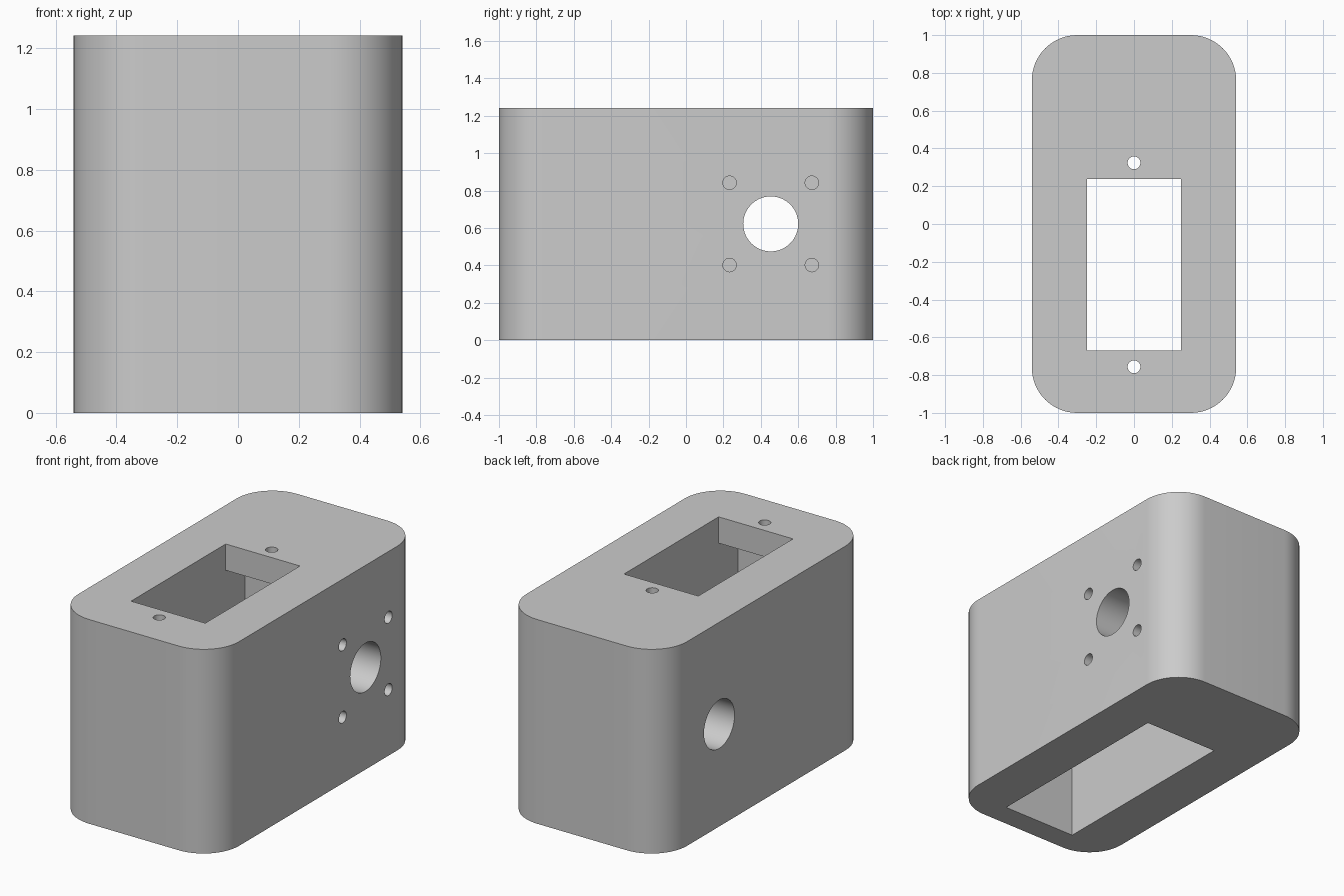
import bpy, math

if "Cube" in bpy.data.objects:
    bpy.data.objects.remove(bpy.data.objects["Cube"])

HX, HY, H, R = 0.541, 1.0, 1.242, 0.24   # half width, half length, height, corner radius
YC = -0.216                              # centre of the window and pocket

grey = bpy.data.materials.new("plain grey")
grey.diffuse_color = (0.6, 0.6, 0.6, 1)
grey.use_nodes = True
grey.node_tree.nodes["Principled BSDF"].inputs["Base Color"].default_value = grey.diffuse_color

# Rounded block: outline of four corner arcs, extruded up
SEG = 16
pts = []
for k, (sx, sy) in enumerate([(1, 1), (-1, 1), (-1, -1), (1, -1)]):
    for i in range(SEG + 1):
        a = math.pi / 2 * (k + i / SEG)
        pts.append((sx * (HX - R) + R * math.cos(a), sy * (HY - R) + R * math.sin(a)))
n = len(pts)
verts = [(x, y, z) for z in (0, H) for x, y in pts]
faces = [tuple(reversed(range(n))), tuple(range(n, 2 * n))]
faces += [(i, (i + 1) % n, n + (i + 1) % n, n + i) for i in range(n)]
mesh = bpy.data.meshes.new("enclosure_body")
mesh.from_pydata(verts, [], faces)
mesh.materials.append(grey)
body = bpy.data.objects.new("enclosure_body", mesh)
bpy.context.collection.objects.link(body)


def cut(name):
    """Subtract the active object from the body and remove it."""
    cutter = bpy.context.object
    cutter.name = name
    cutter.hide_render = True
    cutter.data.materials.append(grey)
    mod = body.modifiers.new(name, 'BOOLEAN')
    mod.operation, mod.solver, mod.object = 'DIFFERENCE', 'EXACT', cutter
    bpy.ops.object.select_all(action='DESELECT')
    bpy.context.view_layer.objects.active = body
    body.select_set(True)
    bpy.ops.object.modifier_apply(modifier=name)
    bpy.data.objects.remove(cutter)


def cut_box(name, y0, y1, z0, z1):
    bpy.ops.mesh.primitive_cube_add(size=1, location=(0, (y0 + y1) / 2, (z0 + z1) / 2))
    bpy.context.object.scale = (0.5, y1 - y0, z1 - z0)
    bpy.ops.object.transform_apply(location=False, rotation=False, scale=True)
    cut(name)


def cut_hole(name, loc, r, depth, rot=(0, 0, 0), sides=32):
    bpy.ops.mesh.primitive_cylinder_add(vertices=sides, radius=r, depth=depth,
                                        location=loc, rotation=rot)
    cut(name)


# Deep pocket open at the bottom, and the shorter window through the top plate
TOP = H - 0.16
cut_box("pocket", YC - 0.64, YC + 0.64, -0.1, TOP)
cut_box("window", YC - 0.455, YC + 0.455, TOP - 0.1, H + 0.1)

# Screw holes at the ends of the window
for s in (-1, 1):
    cut_hole("plate_screw_hole", (0, YC + s * 0.54, H), 0.034, 0.5)

# Cross bore through both sides, with four blind holes on the right
side = (0, math.pi / 2, 0)
BY, BZ = 0.453, 0.622
cut_hole("cross_bore", (0, BY, BZ), 0.147, 1.4, side, 64)
for sy in (-1, 1):
    for sz in (-1, 1):
        cut_hole("blind_hole", (HX, BY + sy * 0.22, BZ + sz * 0.22), 0.036, 0.5, side)

bpy.ops.object.shade_smooth_by_angle(angle=math.radians(30))
